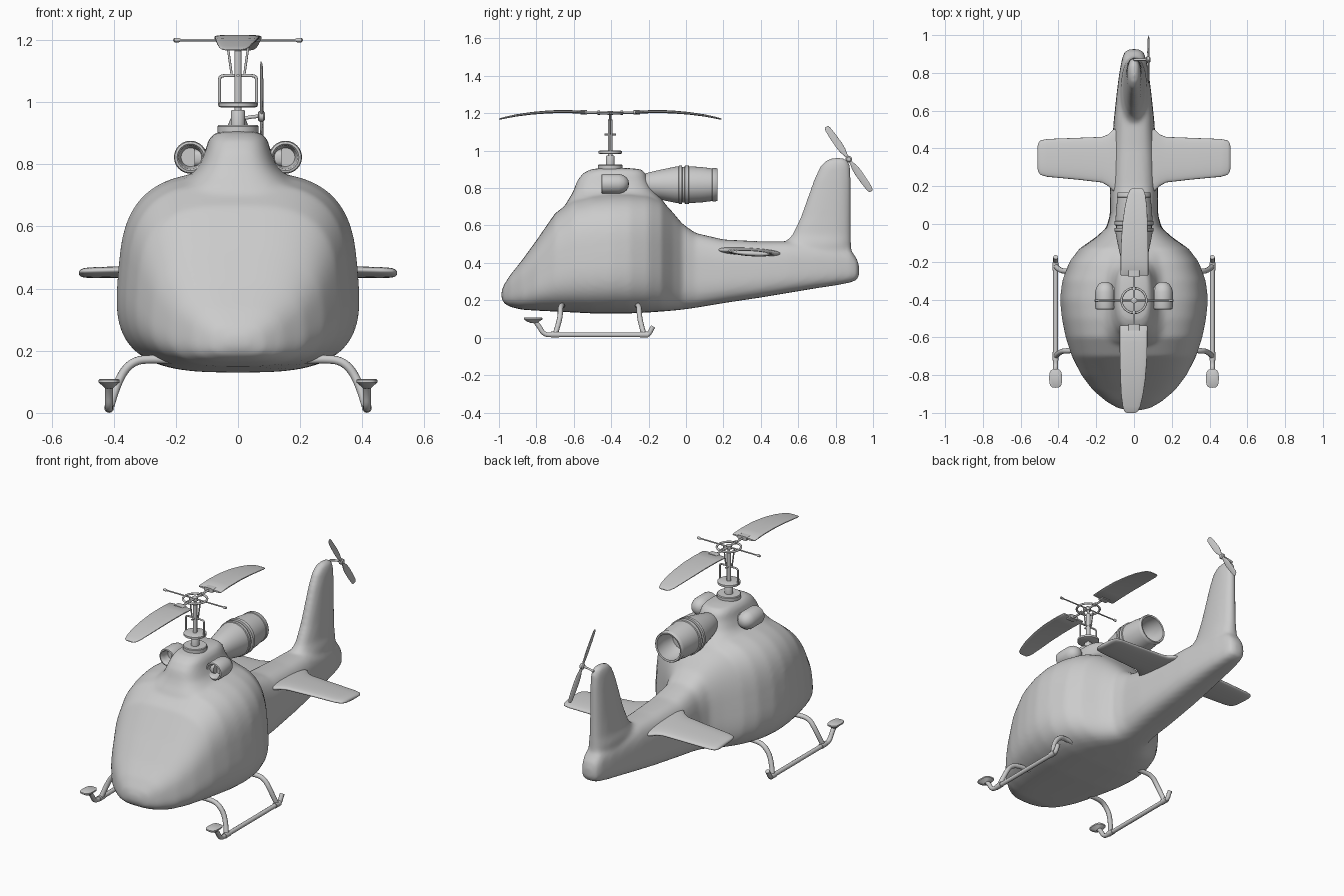
import bpy, bmesh, math
from mathutils import Matrix, Vector

ROTOR_Y = -0.405


def section(axis, pos, a0, a1, b0, b1, n=2.0, taper=0.0, count=32):
    """Superellipse ring across one axis; a and b are the two other axes in order."""
    ring = []
    for i in range(count):
        t = 2 * math.pi * i / count
        c, s = math.cos(t), math.sin(t)
        u = math.copysign(abs(c) ** (2 / n), c)
        v = math.copysign(abs(s) ** (2 / n), s)
        p = [(a0 + a1) / 2 + (a1 - a0) / 2 * u * (1 - taper * v), (b0 + b1) / 2 + (b1 - b0) / 2 * v]
        p.insert("xyz".index(axis), pos)
        ring.append(Vector(p))
    return ring


def add_loft(bm, rings):
    rows = [[bm.verts.new(p) for p in r] for r in rings]
    k = len(rows[0])
    for r, q in zip(rows, rows[1:]):
        for i in range(k):
            bm.faces.new((r[i], r[(i + 1) % k], q[(i + 1) % k], q[i]))
    bm.faces.new(rows[0])
    bm.faces.new(rows[-1])


def finish(name, me, angle=40):
    for p in me.polygons:
        p.use_smooth = True
    me.set_sharp_from_angle(angle=math.radians(angle))
    ob = bpy.data.objects.new(name, me)
    bpy.context.collection.objects.link(ob)
    return ob


def loft(name, *parts, matrix=None, angle=40):
    bm = bmesh.new()
    for rings in parts:
        add_loft(bm, rings)
    bmesh.ops.recalc_face_normals(bm, faces=bm.faces)
    if matrix:
        bm.transform(matrix)
    me = bpy.data.meshes.new(name)
    bm.to_mesh(me)
    bm.free()
    return finish(name, me, angle)


def lathe(name, axis, ca, cb, profile, count=32):
    return loft(name, [section(axis, p, ca - r, ca + r, cb - r, cb + r, count=count) for p, r in profile])


def tube(name, pts, r, cyclic=False):
    cu = bpy.data.curves.new(name, 'CURVE')
    cu.dimensions = '3D'
    cu.bevel_depth, cu.bevel_resolution, cu.use_fill_caps = r, 3, True
    sp = cu.splines.new('NURBS')
    sp.points.add(len(pts) - 1)
    for q, p in zip(sp.points, pts):
        q.co = (*p, 1)
    sp.order_u, sp.use_endpoint_u, sp.use_cyclic_u, sp.resolution_u = min(3, len(pts)), True, cyclic, 6
    tmp = bpy.data.objects.new(name + "_path", cu)
    me = bpy.data.meshes.new_from_object(tmp)
    bpy.data.objects.remove(tmp)
    return finish(name, me)


# fuselage: cabin and tail boom (y, bottom, top, half width)
hull = [(-.987, .215, .245, .03), (-.975, .185, .28, .085), (-.94, .165, .335, .145), (-.88, .15, .41, .215),
        (-.8, .145, .52, .275), (-.7, .14, .665, .325), (-.6, .135, .74, .357), (-.5, .13, .765, .377),
        (-.4, .13, .775, .387), (-.3, .13, .775, .375), (-.2, .135, .765, .338), (-.13, .14, .735, .285),
        (-.07, .145, .67, .20), (-.02, .15, .61, .145), (.05, .16, .56, .126), (.2, .185, .525, .126),
        (.4, .215, .515, .116), (.55, .24, .515, .106), (.7, .265, .5, .09), (.8, .28, .49, .077),
        (.88, .295, .47, .062), (.915, .31, .42, .048), (.926, .335, .385, .02)]
# rotor cowling and tail fin (z, half width, front, back)
cowl = [(.68, .22, -.66, -.1), (.73, .20, -.635, -.12), (.76, .16, -.615, -.15), (.79, .128, -.6, -.18),
        (.84, .106, -.582, -.205), (.88, .095, -.55, -.215), (.9, .078, -.51, -.24), (.907, .04, -.46, -.3)]
fin = [(.4, .07, .46, .885), (.5, .07, .52, .884), (.55, .057, .568, .883), (.65, .05, .615, .882),
       (.75, .045, .65, .882), (.85, .04, .685, .882), (.92, .035, .718, .878), (.95, .026, .75, .865),
       (.962, .01, .785, .84)]
body = loft("fuselage",
            [section('y', y, -w, w, b, t, 3.1, .07, 64) for y, b, t, w in hull],
            [section('z', z, -w, w, a, b, 3, 0, 48) for z, w, a, b in cowl],
            [section('z', z, -w, w, a, b, 2.3, 0, 48) for z, w, a, b in fin])
rm = body.modifiers.new("blend", 'REMESH')
rm.mode, rm.voxel_size, rm.use_smooth_shade = 'VOXEL', .012, True
sm = body.modifiers.new("soften", 'SMOOTH')
sm.factor, sm.iterations = .5, 10

# stabiliser wings (x, front, back, half thickness)
wing = [(.05, .15, .52, .02), (.11, .175, .5, .02), (.135, .2, .475, .019), (.17, .22, .461, .018),
        (.3, .235, .456, .017), (.46, .25, .45, .016), (.495, .26, .443, .014), (.506, .275, .43, .01),
        (.511, .295, .41, .005)]
for s, side in ((-1, "left"), (1, "right")):
    w = loft(side + "_stabiliser",
             [section('x', s * x, a, b, .462 - .02 * x - h, .462 - .02 * x + h, 2.4) for x, a, b, h in wing], angle=60)
    for v in w.data.vertices:
        v.co.z -= .06 * (v.co.y - .33)

# exhaust pod with collar rings and open rear
lathe("exhaust_pod", 'y', 0, .818,
      [(-.25, .045), (-.22, .06), (-.15, .077), (-.06, .096), (-.04, .098), (-.038, .103), (-.022, .103),
       (-.02, .094), (-.008, .094), (-.006, .104), (.014, .104), (.016, .098), (.08, .095), (.14, .087),
       (.142, .09), (.165, .088), (.168, .085), (.166, .076), (.1, .078), (.04, .06)], 40)

# side air intakes with pylons
for s, side in ((-1, "left"), (1, "right")):
    lathe(side + "_intake", 'y', s * .153, .823,
          [(-.40, .03), (-.43, .036), (-.446, .038), (-.452, .043), (-.45, .05), (-.44, .053), (-.36, .053),
           (-.335, .046), (-.318, .034), (-.308, .018), (-.306, .005)])
    loft(side + "_intake_pylon",
         [section('x', s * x, -.43, -.33, .79, .85, 3) for x in (.06, .14)])

# landing skids, foot pads and struts
for s, side in ((-1, "left"), (1, "right")):
    X = s * .415
    tube(side + "_skid", [(X, -.815, .095), (X, -.79, .07), (X, -.76, .015), (X, -.70, .015), (X, -.45, .015),
                          (X, -.23, .015), (X, -.2, .015), (X, -.185, .045), (X, -.175, .06)], .013)
    pad = [(.078, .012, -.83, -.795), (.088, .022, -.852, -.782), (.098, .034, -.867, -.768),
           (.106, .034, -.867, -.768), (.109, .029, -.862, -.773)]
    loft(side + "_skid_pad", [section('z', z, X - w, X + w, a, b, 3) for z, w, a, b in pad])
    for end, y0, y1 in (("front", -.66, -.70), ("rear", -.26, -.225)):
        ym = y0 + (y1 - y0) * .3
        tube(f"{side}_{end}_strut", [(s * .2, y0, .17), (s * .28, y0, .175), (s * .345, ym, .165),
                                     (s * .39, ym, .10), (s * .413, y1, .018)], .014)
        lathe(f"{side}_{end}_clamp", 'y', X, .016, [(y1 - .022, .016), (y1 + .022, .016)], 16)

# rotor mast: base plate, sleeve, shaft and swashplate
Y = ROTOR_Y
lathe("mast_base", 'z', 0, Y, [(.89, .066), (.922, .066), (.926, .062)])
lathe("mast_sleeve", 'z', 0, Y, [(.92, .023), (.97, .023), (.975, .02)])
lathe("mast_shaft", 'z', 0, Y, [(.96, .012), (1.165, .012), (1.17, .007), (1.205, .007)], 20)
lathe("swashplate", 'z', 0, Y, [(.983, .055), (.986, .062), (.998, .062), (1.001, .055)])

# control frame and pitch links
tube("control_frame", [(-.06, Y, .99), (-.06, Y, 1.05), (-.06, Y, 1.075), (-.055, Y, 1.085), (-.03, Y, 1.086),
                       (.03, Y, 1.086), (.055, Y, 1.085), (.06, Y, 1.075), (.06, Y, 1.05), (.06, Y, .99)], .005)
tube("control_cross_bar", [(0, Y - .03, 1.086), (0, Y + .03, 1.086)], .005)
for s, side in ((-1, "left"), (1, "right")):
    tube(side + "_pitch_link", [(s * .02, Y, 1.086), (s * .036, Y, 1.2)], .004)
    lathe(side + "_flybar_tip", 'x', Y, 1.2, [(s * .185, .004), (s * .19, .007), (s * .205, .007), (s * .209, .003)], 12)

# rotor hub: flybar, ring and blade rod
tube("flybar", [(-.2, Y, 1.2), (.2, Y, 1.2)], .004)
tube("hub_ring", [(.067 * math.cos(i * math.pi / 8), Y + .067 * math.sin(i * math.pi / 8), 1.2)
                  for i in range(16)], .006, True)
tube("blade_rod", [(0, Y - .16, 1.203), (0, Y + .16, 1.203)], .006)
lathe("hub_cap", 'z', 0, Y, [(1.19, .016), (1.21, .016), (1.213, .012)], 20)

# main rotor blades (distance, trailing x, leading x, z, half thickness)
blade = [(.133, -.073, .068, 1.205, .005), (.137, -.076, .071, 1.205, .008), (.22, -.076, .071, 1.209, .008),
         (.32, -.075, .068, 1.208, .008), (.42, -.072, .06, 1.2, .007), (.5, -.068, .048, 1.189, .006),
         (.56, -.06, .034, 1.177, .005), (.585, -.052, .022, 1.171, .004), (.595, -.04, .008, 1.168, .002)]
for s, side in ((1, "front"), (-1, "rear")):
    loft(side + "_rotor_blade",
         [section('y', Y - s * d, min(s * a, s * b), max(s * a, s * b), z - h, z + h, 3)
          for d, a, b, z, h in blade])
    loft(side + "_blade_grip",
         [section('y', Y - s * d, -.03, .03, 1.193, 1.217, 5, count=24) for d in (.125, .16)])
    lathe(side + "_rod_collar", 'y', 0, 1.203, [(Y - s * .055, .011), (Y - s * .068, .011)], 16)

# tail rotor: axle, hub and two pitched blades
T = Vector((.076, .87, .955))
tube("tail_rotor_axle", [(.0, T.y, T.z - .012), (.04, T.y, T.z), (.08, T.y, T.z)], .006)
lathe("tail_rotor_hub", 'x', T.y, T.z, [(.064, .012), (.068, .017), (.082, .017), (.087, .011)], 20)
tail = [(.005, .007, .005), (.03, .01, .005), (.055, .017, .004), (.09, .02, .004), (.15, .019, .0035),
        (.195, .016, .003), (.207, .011, .002), (.21, .006, .001)]
for k, side in ((0, "upper"), (1, "lower")):
    m = Matrix.Translation(T) @ Matrix.Rotation(.61 + k * math.pi, 4, 'X') @ Matrix.Rotation(.2, 4, 'Z')
    loft(side + "_tail_rotor_blade", [section('z', d, -h, h, -w, w, 2.5, count=20) for d, w, h in tail], matrix=m)
